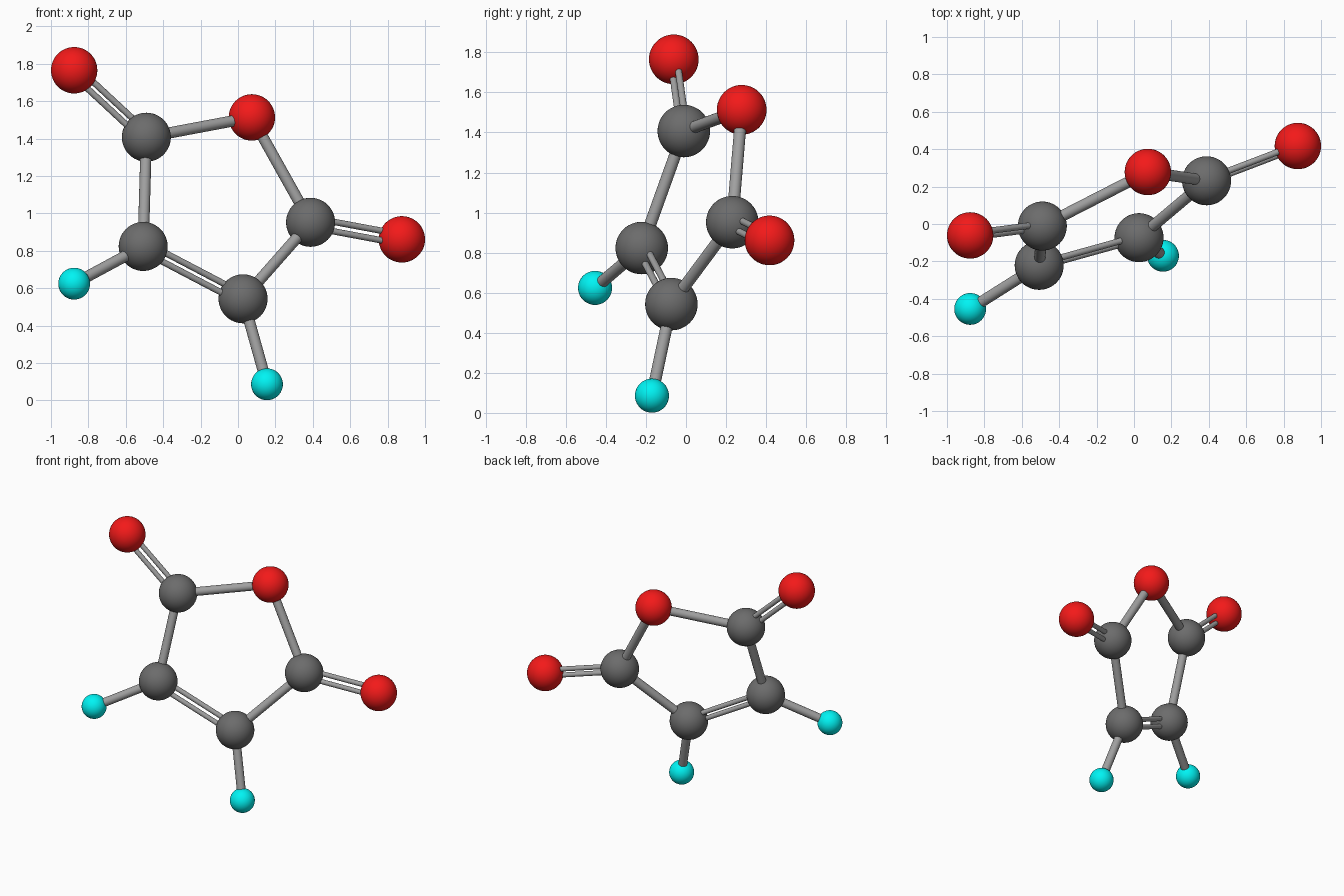
import bpy
from mathutils import Vector

if "Cube" in bpy.data.objects:
    bpy.data.objects.remove(bpy.data.objects["Cube"])


def material(name, rgb):
    m = bpy.data.materials.new(name)
    m.diffuse_color = (*rgb, 1)
    m.use_nodes = True
    m.node_tree.nodes["Principled BSDF"].inputs["Base Color"].default_value = m.diffuse_color
    return m


# element: radius, material
KINDS = {
    "carbon": (0.131, material("dark_grey", (0.15, 0.15, 0.15))),
    "oxygen": (0.124, material("red", (0.9, 0.01, 0.01))),
    "hydrogen": (0.085, material("cyan", (0.0, 0.9, 0.9))),
}
BOND_MAT = material("light_grey", (0.35, 0.35, 0.35))

# atom name: element, centre
ATOMS = {
    "carbon_upper_left": ("carbon", (-0.49, -0.011, 1.407)),
    "carbon_lower_left": ("carbon", (-0.507, -0.221, 0.823)),
    "carbon_bottom": ("carbon", (0.027, -0.073, 0.543)),
    "carbon_right": ("carbon", (0.388, 0.231, 0.952)),
    "oxygen_ring": ("oxygen", (0.074, 0.278, 1.513)),
    "oxygen_left": ("oxygen", (-0.876, -0.061, 1.765)),
    "oxygen_right": ("oxygen", (0.876, 0.417, 0.861)),
    "hydrogen_left": ("hydrogen", (-0.876, -0.454, 0.624)),
    "hydrogen_bottom": ("hydrogen", (0.155, -0.17, 0.086)),
}
SINGLE = [
    ("carbon_upper_left", "carbon_lower_left"),
    ("carbon_bottom", "carbon_right"),
    ("carbon_right", "oxygen_ring"),
    ("oxygen_ring", "carbon_upper_left"),
    ("carbon_lower_left", "hydrogen_left"),
    ("carbon_bottom", "hydrogen_bottom"),
]
DOUBLE = [
    ("carbon_lower_left", "carbon_bottom"),
    ("carbon_upper_left", "oxygen_left"),
    ("carbon_right", "oxygen_right"),
]
POS = {n: Vector(p) for n, (_, p) in ATOMS.items()}


def finish(name, mat):
    ob = bpy.context.object
    ob.name = name
    ob.data.materials.append(mat)
    bpy.ops.object.shade_smooth_by_angle()


def rod(name, a, b, radius):
    d = b - a
    bpy.ops.mesh.primitive_cylinder_add(
        vertices=24, radius=radius, depth=d.length, location=(a + b) / 2,
        rotation=d.to_track_quat('Z', 'Y').to_euler())
    finish(name, BOND_MAT)


# Atoms
for name, (kind, p) in ATOMS.items():
    radius, mat = KINDS[kind]
    bpy.ops.mesh.primitive_uv_sphere_add(segments=48, ring_count=24,
                                         radius=radius, location=p)
    finish(name, mat)

# Single bonds
for a, b in SINGLE:
    rod(f"bond_{a}_to_{b}", POS[a], POS[b], 0.03)

# Double bonds: twin thin rods side by side in the ring plane
base = POS["carbon_lower_left"]
normal = (POS["carbon_bottom"] - base).cross(POS["carbon_upper_left"] - base)
for a, b in DOUBLE:
    off = normal.cross(POS[b] - POS[a]).normalized() * 0.027
    for side, s in (("inner", 1), ("outer", -1)):
        rod(f"double_bond_{a}_to_{b}_{side}", POS[a] + s * off, POS[b] + s * off, 0.017)
